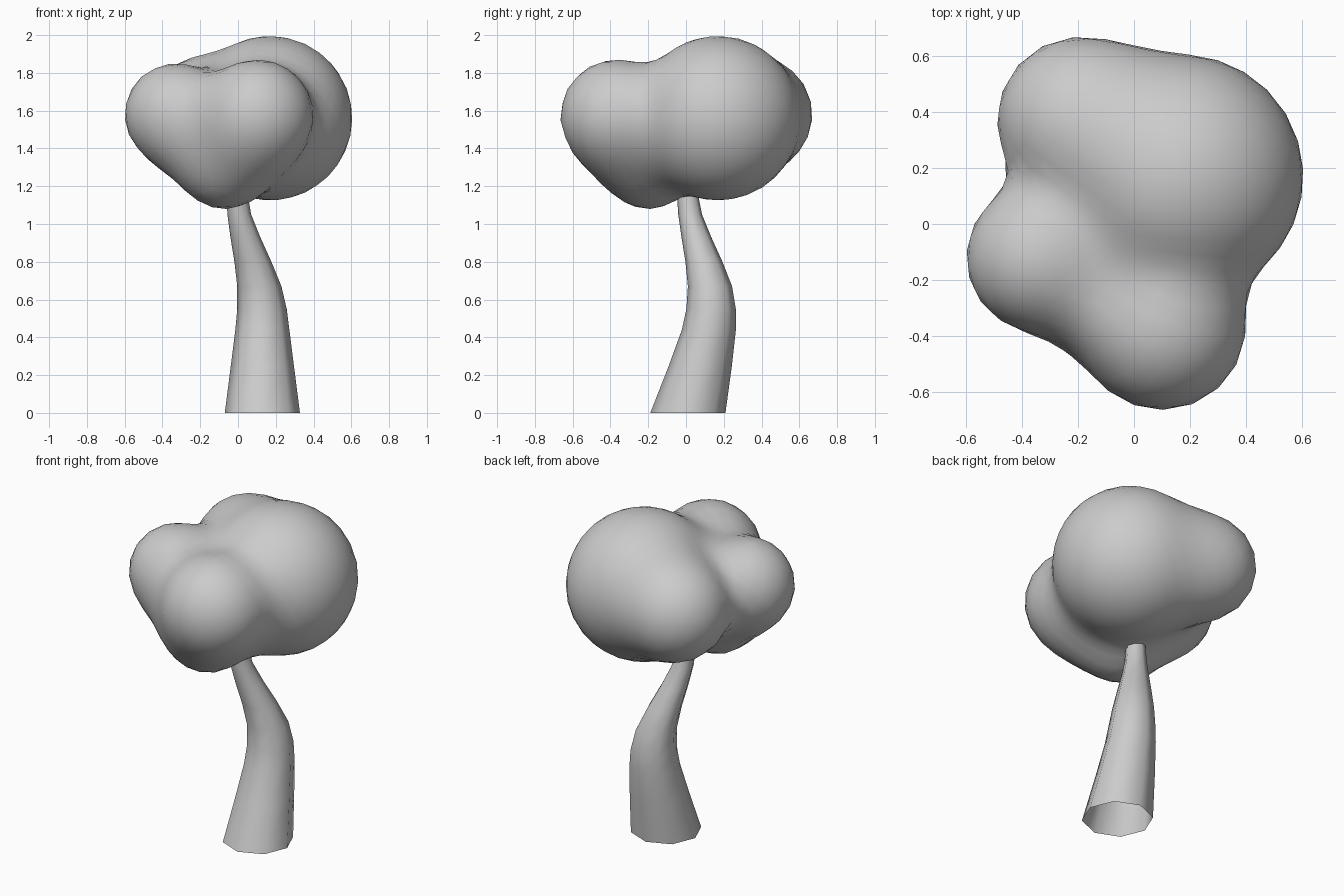
import bpy, bmesh, math
from mathutils import Vector

if "Cube" in bpy.data.objects:
    bpy.data.objects.remove(bpy.data.objects["Cube"])


def finish(bm, name):
    bmesh.ops.recalc_face_normals(bm, faces=bm.faces)
    mesh = bpy.data.meshes.new(name)
    bm.to_mesh(mesh)
    bm.free()
    for p in mesh.polygons:
        p.use_smooth = True
    obj = bpy.data.objects.new(name, mesh)
    bpy.context.collection.objects.link(obj)
    return obj


# Trunk: bent, tapering eight-sided tube, open at the base (x, y, z, radius)
RINGS = [(0.129, 0.01, 0, 0.199), (0.129, 0.076, 0.25, 0.167),
         (0.129, 0.121, 0.44, 0.143), (0.127, 0.133, 0.55, 0.131),
         (0.113, 0.127, 0.67, 0.117), (0.079, 0.095, 0.8, 0.098),
         (0.039, 0.055, 0.93, 0.079), (0.007, 0.022, 1.05, 0.063),
         (-0.003, 0.01, 1.14, 0.057), (-0.01, 0.0, 1.2, 0.055)]
bm = bmesh.new()
loops = []
for x, y, z, r in RINGS:
    loops.append([bm.verts.new((x + r * math.cos(i * math.pi / 4),
                                y + r * math.sin(i * math.pi / 4), z))
                  for i in range(8)])
for a, b in zip(loops, loops[1:]):
    for i in range(8):
        j = (i + 1) % 8
        bm.faces.new((a[i], a[j], b[j], b[i]))
finish(bm, "trunk")


# Canopy: round lobes blended into one lumpy crown
def lobe(p, x, y, z, r):
    return (p - Vector((x, y, z))).length - r


def blend(a, b, k):
    h = max(k - abs(a - b), 0) / k
    return min(a, b) - h * h * k / 4


def distance(p):
    main = lobe(p, 0.17, 0.17, 1.56, 0.435)
    back_left = lobe(p, -0.19, 0.37, 1.58, 0.30)
    front = lobe(p, 0.10, -0.365, 1.57, 0.30)
    left = lobe(p, -0.33, -0.12, 1.58, 0.27)
    underside = lobe(p, -0.07, -0.19, 1.29, 0.20)
    rear_group = blend(main, back_left, 0.18)
    front_group = blend(blend(front, left, 0.22), underside, 0.32)
    return blend(rear_group, front_group, 0.15)


bm = bmesh.new()
bmesh.ops.create_icosphere(bm, subdivisions=4, radius=1)
core = Vector((0, 0, 1.55))
for v in bm.verts:
    # walk inward to the blended surface
    ray, t = v.co.normalized(), 1.2
    for _ in range(40):
        t -= distance(core + ray * t)
    v.co = core + ray * t
finish(bm, "canopy")
